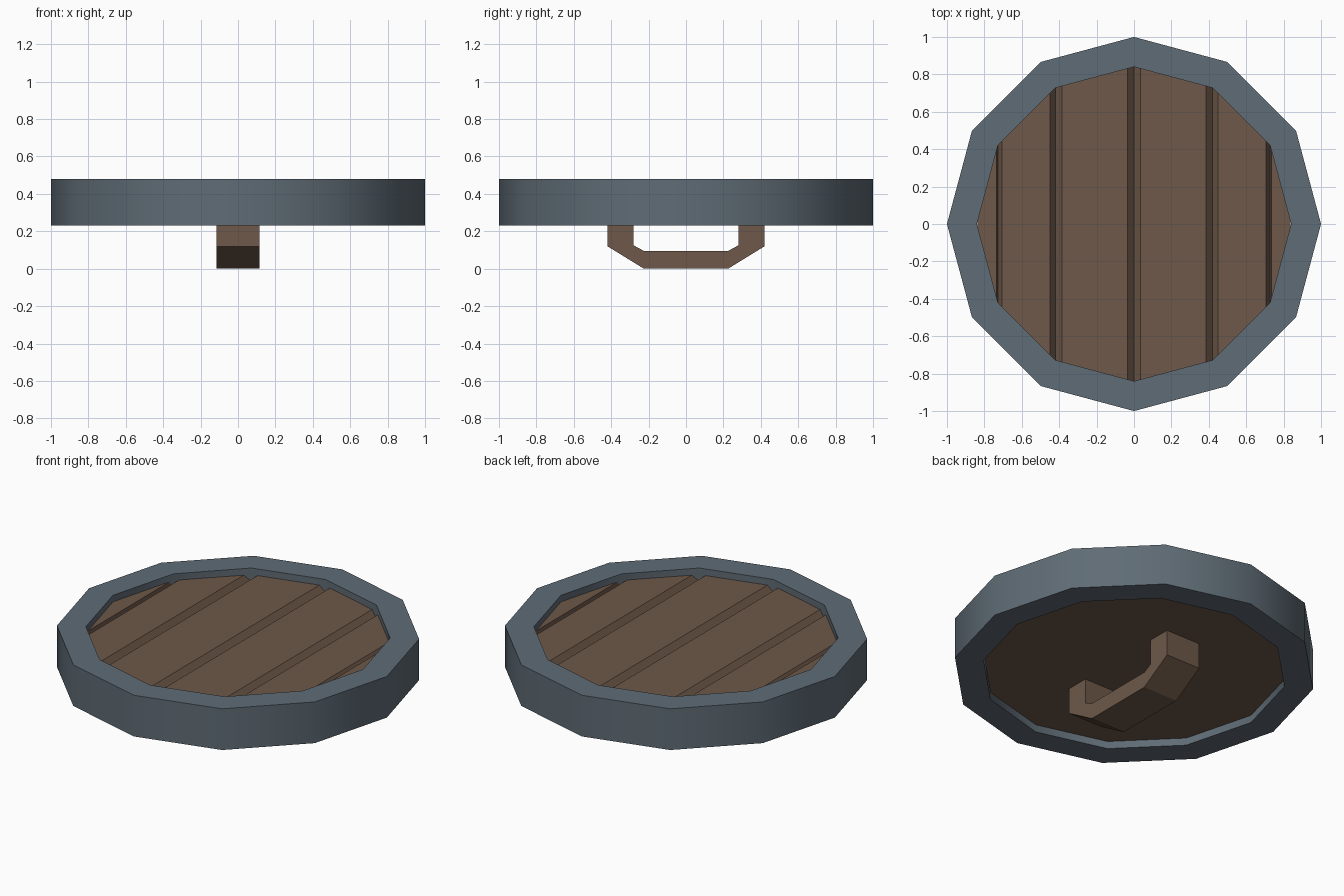
import bpy, bmesh, math

if "Cube" in bpy.data.objects:
    bpy.data.objects.remove(bpy.data.objects["Cube"])

R_OUT, R_IN = 1.0, 0.84
Z_LOW, Z_TOP = 0.23, 0.48
PLANK_LOW, PLANK_TOP, GROOVE = 0.275, 0.44, 0.04


def material(name, rgb):
    m = bpy.data.materials.new(name)
    m.diffuse_color = (*rgb, 1)
    m.use_nodes = True
    m.node_tree.nodes["Principled BSDF"].inputs["Base Color"].default_value = m.diffuse_color
    return m


def make_object(name, bm, mat):
    bmesh.ops.recalc_face_normals(bm, faces=bm.faces[:])
    me = bpy.data.meshes.new(name)
    bm.to_mesh(me)
    bm.free()
    ob = bpy.data.objects.new(name, me)
    bpy.context.collection.objects.link(ob)
    me.materials.append(mat)
    return ob


def half_chord(x):
    # half length in y of the inner twelve-sided outline at x
    pts = [(R_IN * math.cos(math.radians(a)), R_IN * math.sin(math.radians(a))) for a in range(0, 91, 30)]
    for (x1, y1), (x0, y0) in zip(pts, pts[1:]):
        if x0 - 1e-6 <= abs(x) <= x1 + 1e-6:
            return y0 + (y1 - y0) * (abs(x) - x0) / (x1 - x0)
    return 0.0


iron = material("iron", (0.115, 0.15, 0.18))
wood = material("wood", (0.155, 0.098, 0.066))

# Rim: twelve-sided ring
bm = bmesh.new()
loops = []
for r, z in ((R_OUT, Z_LOW), (R_OUT, Z_TOP), (R_IN, Z_TOP), (R_IN, Z_LOW)):
    loops.append([bm.verts.new((r * math.cos(i * math.pi / 6), r * math.sin(i * math.pi / 6), z)) for i in range(12)])
for k in range(4):
    a, b = loops[k], loops[(k + 1) % 4]
    for i in range(12):
        j = (i + 1) % 12
        bm.faces.new((a[i], a[j], b[j], b[i]))
rim = make_object("rim", bm, iron)
bpy.context.view_layer.objects.active = rim
rim.select_set(True)
bpy.ops.object.shade_smooth_by_angle(angle=math.radians(35))
rim.select_set(False)

# Planks: one board disc with V grooves running along y
half = [(0.0, GROOVE), (0.035, 0), (0.385, 0), (0.42, GROOVE), (0.45, 0),
        (0.705, 0), (0.7275, GROOVE), (0.735, 0), (0.838, 0)]
profile = [(-x, d) for x, d in reversed(half[1:])] + half
bm = bmesh.new()
rows = []
for x, d in profile:
    y = half_chord(x)
    rows.append([bm.verts.new((x, s * y, z)) for s, z in
                 ((-1, PLANK_LOW), (1, PLANK_LOW), (1, PLANK_TOP - d), (-1, PLANK_TOP - d))])
for a, b in zip(rows, rows[1:]):
    for k in range(4):
        n = (k + 1) % 4
        bm.faces.new((a[k], a[n], b[n], b[k]))
bm.faces.new(rows[0])
bm.faces.new(rows[-1])
make_object("planks", bm, wood)

# Handle: bent bar under the planks, extruded along x
side = [(0.42, 0.29), (0.42, 0.12), (0.225, 0.0)]
inner = [(0.225, 0.095), (0.28, 0.125), (0.28, 0.29)]
bm = bmesh.new()
path = list(zip(side, reversed(inner)))
path += [((-a[0], a[1]), (-b[0], b[1])) for a, b in reversed(path)]
rows = [[bm.verts.new((x, p[0], p[1])) for x, p in
         ((-0.115, a), (0.115, a), (0.115, b), (-0.115, b))] for a, b in path]
for a, b in zip(rows, rows[1:]):
    for k in range(4):
        n = (k + 1) % 4
        bm.faces.new((a[k], a[n], b[n], b[k]))
bm.faces.new(rows[0])
bm.faces.new(rows[-1])
make_object("handle", bm, wood)
